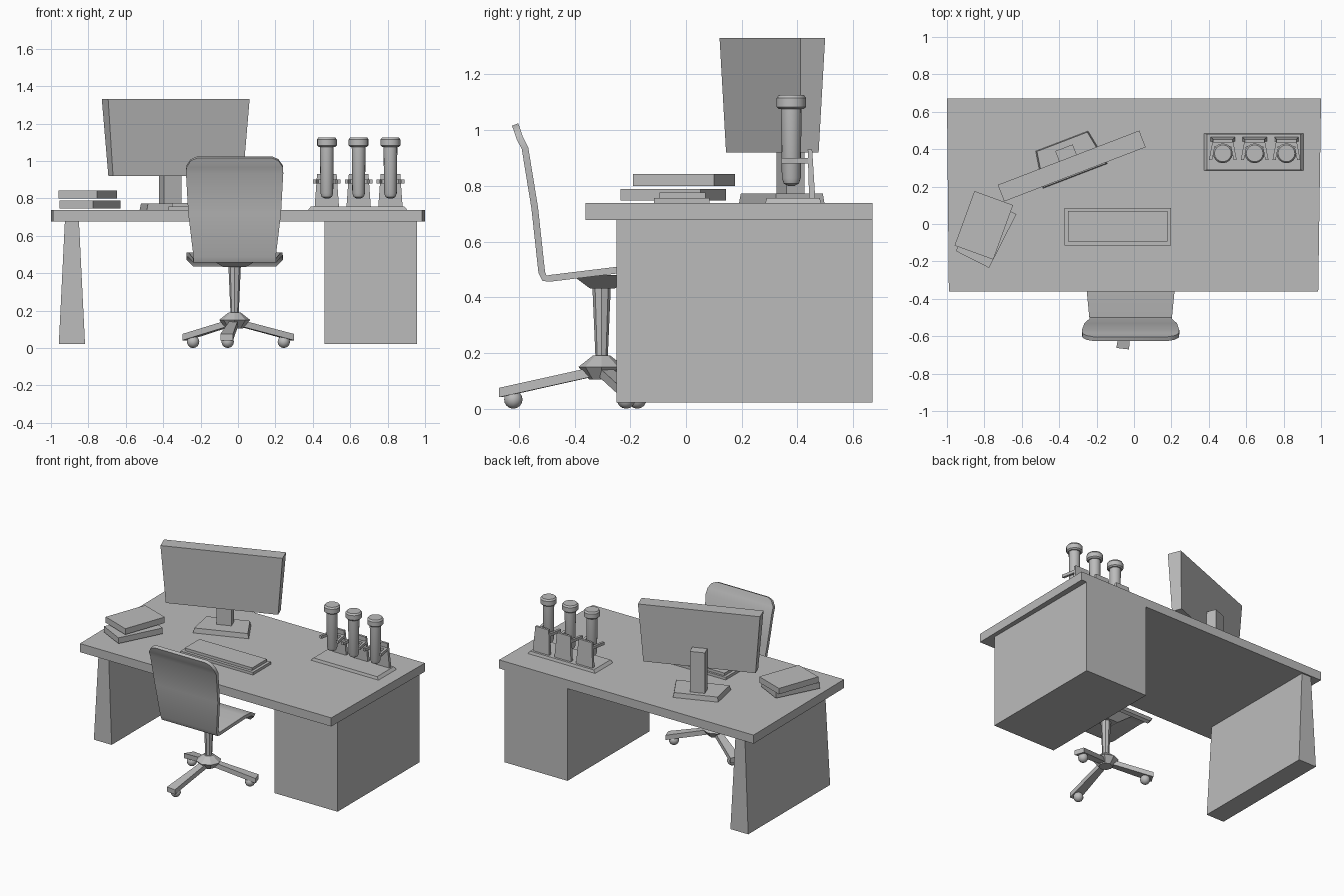
import bpy
from math import sin, cos, pi, radians, atan2
from mathutils import Matrix, Vector

cube = bpy.data.objects.get("Cube")
if cube:
    bpy.data.objects.remove(cube, do_unlink=True)

grey = bpy.data.materials.new("plain grey")
grey.use_nodes = True
grey.diffuse_color = (0.5, 0.5, 0.5, 1)
grey.node_tree.nodes["Principled BSDF"].inputs["Base Color"].default_value = grey.diffuse_color


def loft(name, rings, place=(0, 0, 0), turn=0, smooth=False):
    """Skin a stack of equal-length rings and close both ends."""
    n = len(rings[0])
    verts = [p for r in rings for p in r]
    faces = [(k * n + i, k * n + (i + 1) % n, (k + 1) * n + (i + 1) % n, (k + 1) * n + i)
             for k in range(len(rings) - 1) for i in range(n)]
    faces += [tuple(reversed(range(n))), tuple(range(len(verts) - n, len(verts)))]
    mesh = bpy.data.meshes.new(name)
    mesh.from_pydata(verts, [], faces)
    mesh.transform(Matrix.Translation(place) @ Matrix.Rotation(radians(turn), 4, "Z"))
    mesh.materials.append(grey)
    ob = bpy.data.objects.new(name, mesh)
    bpy.context.collection.objects.link(ob)
    bpy.ops.object.select_all(action="DESELECT")
    ob.select_set(True)
    bpy.context.view_layer.objects.active = ob
    bpy.ops.object.mode_set(mode="EDIT")
    bpy.ops.mesh.select_all(action="SELECT")
    bpy.ops.mesh.normals_make_consistent(inside=False)
    bpy.ops.object.mode_set(mode="OBJECT")
    if smooth:
        bpy.ops.object.shade_smooth_by_angle(angle=radians(35))
    return ob


def rect(w, d, z, x=0, y=0):
    w, d = w / 2, d / 2
    return [(x - w, y - d, z), (x + w, y - d, z), (x + w, y + d, z), (x - w, y + d, z)]


def block(name, w, d, z0, z1, place, turn=0, top=None):
    """Box on the given footprint, optionally with another top size."""
    tw, td = top or (w, d)
    return loft(name, [rect(w, d, z0), rect(tw, td, z1)], (*place, 0), turn)


def turned(name, profile, place, sides, smooth=False):
    """Lathe a list of (radius, height) pairs."""
    rings = [[(r * cos(2 * pi * i / sides), r * sin(2 * pi * i / sides), z)
              for i in range(sides)] for r, z in profile]
    return loft(name, rings, (*place, 0), 0, smooth)


# Desk
plan = [(-0.99, -0.36), (0.985, -0.36), (1, 0.67), (-1, 0.67)]
loft("desk_top", [[(x, y, z) for x, y in plan] for z in (0.677, 0.738)])
block("drawer_cabinet", 0.495, 0.92, 0.022, 0.68, (0.71, 0.21))
block("desk_leg_panel", 0.14, 0.92, 0.022, 0.68, (-0.888, 0.21), top=(0.075, 0.9))

# Monitor, turned towards the chair
TURN = 21
block("monitor_screen", 0.745, 0.07, 0.92, 1.33, (-0.333, 0.31), TURN, top=(0.81, 0.095))
block("monitor_neck", 0.1, 0.07, 0.76, 1.06, (-0.362, 0.375), TURN)
foot = [(-0.185, -0.1), (0.185, -0.1), (0.15, 0.1), (-0.15, 0.1)]
loft("monitor_foot", [[(x * s, y * s, z) for x, y in foot] for s, z in ((1, 0.738), (0.96, 0.772))],
     (-0.35, 0.35, 0), TURN)

# Keyboard
block("keyboard_base", 0.57, 0.2, 0.738, 0.757, (-0.087, -0.015))
block("keyboard_keys", 0.53, 0.165, 0.757, 0.776, (-0.087, -0.012))

# Books
block("lower_book", 0.2, 0.322, 0.747, 0.788, (-0.791, -0.046), -27)
block("upper_book", 0.22, 0.31, 0.8, 0.842, (-0.803, -0.007), -20)

# Rack with three capped tubes
block("rack_base", 0.53, 0.2, 0.738, 0.757, (0.64, 0.385), top=(0.5, 0.19))
for i in range(3):
    x, y = 0.475 + 0.17 * i, 0.378
    turned("tube", [(0.012, 0.8), (0.027, 0.808), (0.034, 0.828), (0.037, 1.08)], (x, y), 16, True)
    turned("tube_cap", [(0.044, 1.075), (0.053, 1.083), (0.053, 1.115), (0.045, 1.126)],
           (x, y), 16, True)
    loft("tube_backplate", [rect(0.13, 0.022, 0.755, 0, 0.075), rect(0.105, 0.016, 0.93, 0, 0.067)],
         (x, y, 0))
    block("clamp_bar", 0.11, 0.02, 0.88, 0.9, (x, 0.425))
    for s in (-1, 1):
        arm = [(s * 0.04, 0.06), (s * 0.056, 0.06), (s * 0.074, -0.035), (s * 0.057, -0.035)]
        loft("clamp_arm", [[(a, b, z) for a, b in arm] for z in (0.88, 0.9)], (x, y, 0))

# Chair shell: one bent sheet, as (half width, y, z) stations from back top to front lip
CX, CY = -0.018, -0.303
stations = [(0.2, -0.614, 1.02), (0.235, -0.608, 1.005), (0.258, -0.596, 0.97),
            (0.26, -0.578, 0.935), (0.248, -0.543, 0.72), (0.22, -0.518, 0.49),
            (0.22, -0.508, 0.468), (0.222, -0.488, 0.468), (0.245, -0.25, 0.497),
            (0.256, -0.19, 0.5), (0.258, -0.155, 0.48), (0.22, -0.135, 0.44)]
rings = []
for k, (w, y, z) in enumerate(stations):
    a, b = stations[max(k - 1, 0)], stations[min(k + 1, len(stations) - 1)]
    along = Vector((0, b[1] - a[1], b[2] - a[2])).normalized()
    off = Vector((0, -along.z, along.y)) * 0.012
    rings.append([(s * w, y + t * off.y, z + t * off.z)
                  for s, t in ((-1, -1), (1, -1), (1, 1), (-1, 1))])
loft("chair_shell", rings, (CX, 0, 0), 0, True)

# Chair support
block("seat_mount", 0.12, 0.09, 0.432, 0.48, (CX, -0.3), top=(0.27, 0.22))
turned("chair_column", [(0.022, 0.18), (0.033, 0.435)], (CX, CY), 8)
turned("chair_hub", [(0.045, 0.105), (0.083, 0.15), (0.032, 0.19)], (CX, CY), 8)

# Three splayed legs with ball casters
for fx, fy in ((-0.055, -0.62), (0.245, -0.215), (-0.24, -0.175)):
    dx, dy = fx - CX, fy - CY
    reach = (dx * dx + dy * dy) ** 0.5
    ends = ((0.04, 0.022, 0.13), (reach + 0.047, 0.034, 0.058))
    loft("chair_leg", [[(r, -w, z - 0.017), (r, w, z - 0.017), (r, w, z + 0.017), (r, -w, z + 0.017)]
                       for r, w, z in ends], (CX, CY, 0), atan2(dy, dx) * 180 / pi)
    ball = [(0.033 * sin(pi * (k + 0.3) / 8.6), 0.033 - 0.033 * cos(pi * (k + 0.3) / 8.6))
            for k in range(9)]
    turned("caster", ball, (fx, fy), 12, True)
